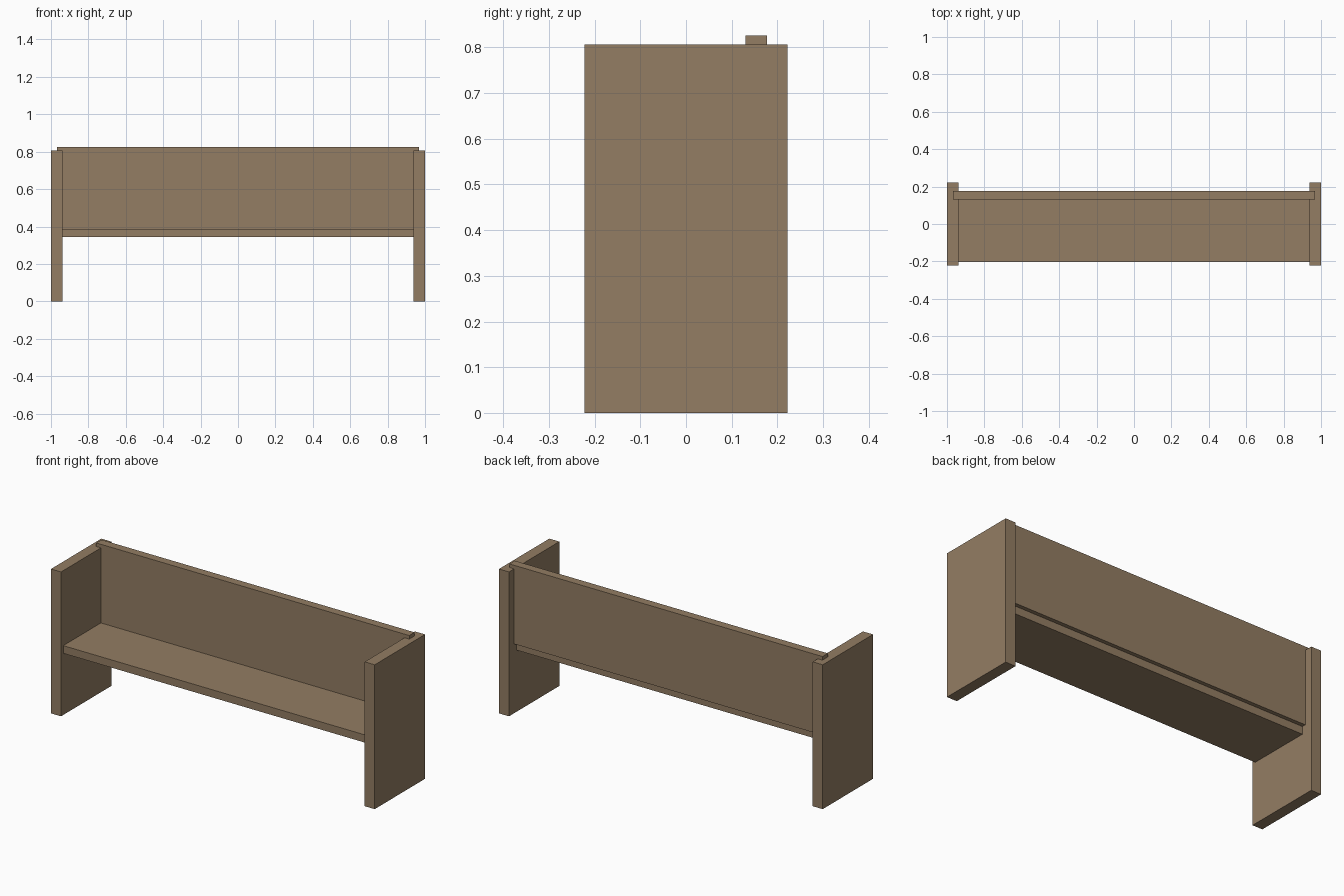
import bpy

# Remove the default cube
cube = bpy.data.objects.get("Cube")
if cube:
    bpy.data.objects.remove(cube, do_unlink=True)

# Single wood colour
wood = bpy.data.materials.new("brown_wood")
wood.use_nodes = True
colour = (0.292, 0.205, 0.125, 1.0)
wood.diffuse_color = colour
bsdf = wood.node_tree.nodes["Principled BSDF"]
bsdf.inputs["Base Color"].default_value = colour
bsdf.inputs["Roughness"].default_value = 0.8


def board(name, x, y, z):
    """Rectangular board spanning the given (low, high) ranges."""
    spans = (x, y, z)
    bpy.ops.mesh.primitive_cube_add(size=1, location=[(a + b) / 2 for a, b in spans])
    obj = bpy.context.object
    obj.name = obj.data.name = name
    obj.scale = [b - a for a, b in spans]
    bpy.ops.object.transform_apply(location=False, rotation=False, scale=True)
    obj.data.materials.append(wood)
    return obj


HALF = 1.0
INNER = 0.938
SEAT_TOP = 0.387

# Upright end panels that double as legs
board("left_end_panel", (INNER, HALF), (-0.222, 0.222), (0, 0.806))
board("right_end_panel", (-HALF, -INNER), (-0.222, 0.222), (0, 0.806))

# Seat plank between the ends
board("seat", (-INNER, INNER), (-0.202, 0.155), (0.344, SEAT_TOP))

# Backrest resting on the seat, let into the end panels
board("backrest", (-0.967, 0.967), (0.13, 0.177), (SEAT_TOP, 0.826))
